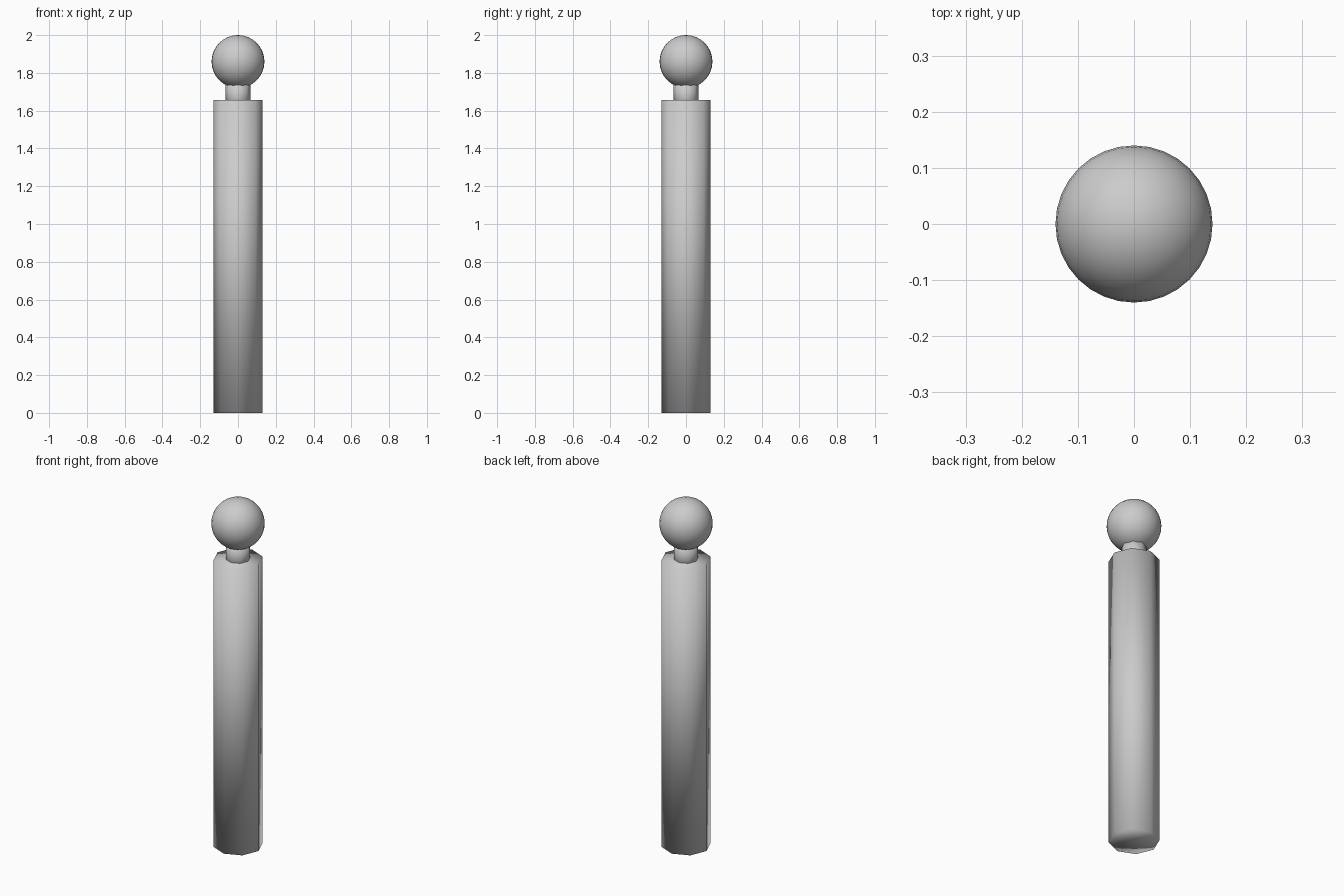
import bpy

if "Cube" in bpy.data.objects:
    bpy.data.objects.remove(bpy.data.objects["Cube"])


def smooth(obj):
    for p in obj.data.polygons:
        p.use_smooth = True


def post(name, radius, z0, z1):
    # eight-sided column with corners on the axes and softly shaded rims
    bpy.ops.mesh.primitive_cylinder_add(
        vertices=8, radius=radius, depth=z1 - z0,
        end_fill_type='TRIFAN', location=(0, 0, (z0 + z1) / 2))
    obj = bpy.context.object
    obj.name = name
    smooth(obj)


# Main shaft and the narrow neck above it
post("shaft", 0.13, 0.0, 1.657)
post("neck", 0.065, 1.60, 1.76)

# Ball finial
bpy.ops.mesh.primitive_uv_sphere_add(
    segments=32, ring_count=16, radius=0.14, location=(0, 0, 1.86))
ball = bpy.context.object
ball.name = "ball_finial"
smooth(ball)
